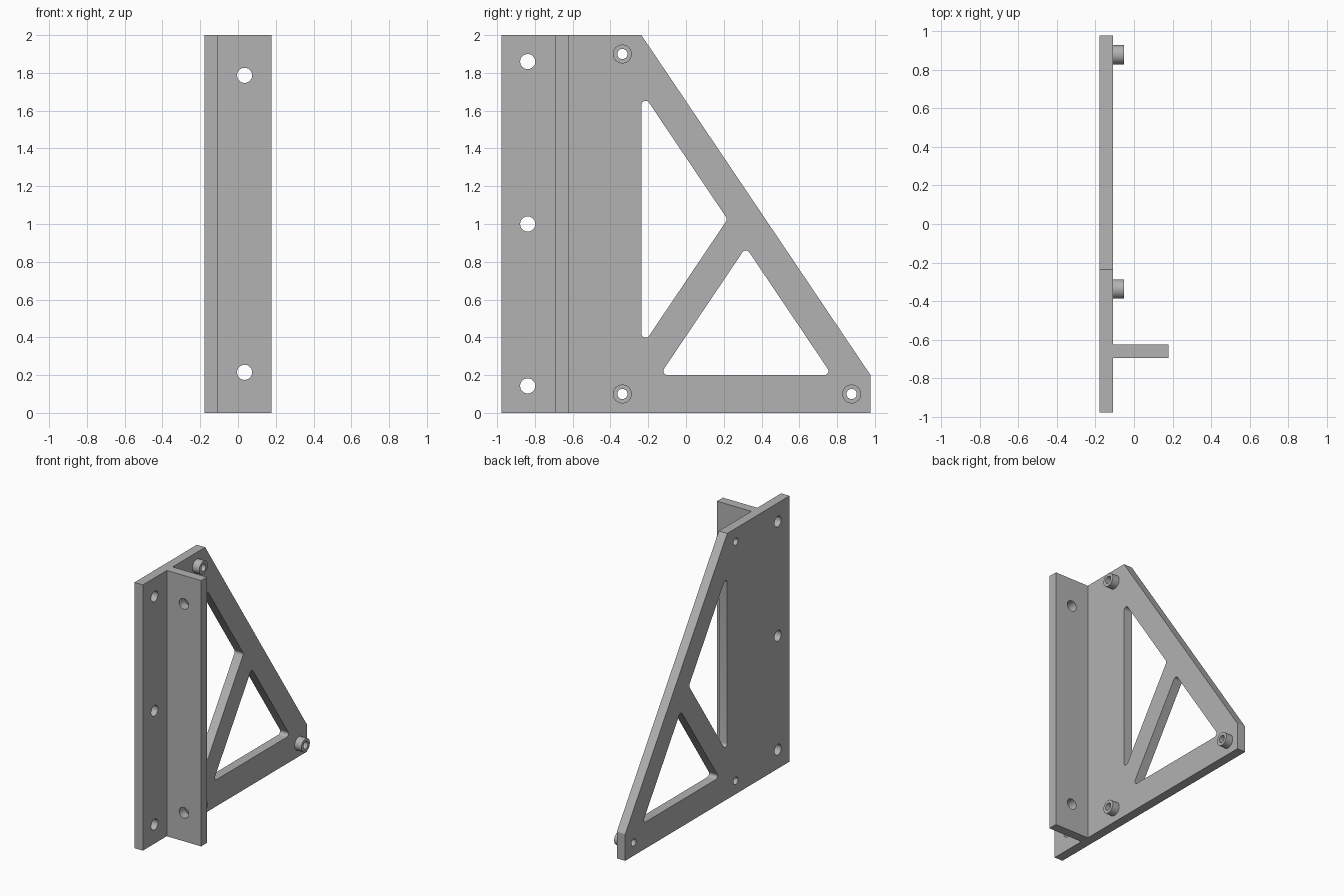
import bpy
from math import cos, sin, pi
from mathutils import Matrix, Vector

cube = bpy.data.objects.get("Cube")
if cube:
    bpy.data.objects.remove(cube)

GREY = (0.445, 0.445, 0.445, 1)
grey = bpy.data.materials.new("plain grey")
grey.use_nodes = True
grey.diffuse_color = GREY
grey.node_tree.nodes["Principled BSDF"].inputs["Base Color"].default_value = GREY


def circle(u, v, r, n=48):
    return [(u + r * cos(2 * pi * i / n), v + r * sin(2 * pi * i / n)) for i in range(n)]


def rounded(corners, r, steps=8):
    """Polygon with every corner replaced by a tangent arc."""
    pts = [Vector(c) for c in corners]
    loop = []
    for i, p in enumerate(pts):
        a = (pts[i - 1] - p).normalized()
        b = (pts[(i + 1) % len(pts)] - p).normalized()
        half = a.angle(b) / 2
        centre = p + (a + b).normalized() * (r / sin(half))
        reach = r / sin(half) * cos(half)
        start, end = p + a * reach - centre, p + b * reach - centre
        for k in range(steps + 1):
            t = k / steps
            sweep = start.angle(end)
            d = (start * sin((1 - t) * sweep) + end * sin(t * sweep)) / sin(sweep)
            loop.append(tuple(centre + d))
    return loop


def slab(name, loops, normal, low, high):
    """Extrude a filled profile with holes along x or y between two positions."""
    curve = bpy.data.curves.new(name, "CURVE")
    curve.dimensions = "2D"
    curve.fill_mode = "BOTH"
    curve.extrude = (high - low) / 2
    for loop in loops:
        spline = curve.splines.new("POLY")
        spline.points.add(len(loop) - 1)
        for point, (u, v) in zip(spline.points, loop):
            point.co = (u, v, 0, 1)
        spline.use_cyclic_u = True
    obj = bpy.data.objects.new(name, curve)
    bpy.context.collection.objects.link(obj)
    bpy.ops.object.select_all(action="DESELECT")
    obj.select_set(True)
    bpy.context.view_layer.objects.active = obj
    bpy.ops.object.convert(target="MESH")
    obj = bpy.context.object
    mid = (low + high) / 2
    if normal == "x":
        place = Matrix(((0, 0, 1, mid), (1, 0, 0, 0), (0, 1, 0, 0), (0, 0, 0, 1)))
    else:
        place = Matrix(((1, 0, 0, 0), (0, 0, -1, mid), (0, 1, 0, 0), (0, 0, 0, 1)))
    obj.data.transform(place)
    obj.data.materials.clear()
    obj.data.materials.append(grey)
    bpy.ops.object.shade_smooth_by_angle(angle=0.5)
    return obj


LEFT, RIGHT, INNER = -0.178, 0.178, -0.108
REAR = 0.977
bosses = {"lower_front": (-0.337, 0.1), "upper_front": (-0.337, 1.9), "rear": (0.877, 0.1)}

# Gusset plate with truss windows, mounting holes and boss bores
outline = [(-REAR, 0), (REAR, 0), (REAR, 0.2), (-0.236, 2), (-REAR, 2)]
windows = [rounded([(-0.236, 0.348), (0.22, 1.025), (-0.236, 1.702)], 0.022),
           rounded([(-0.139, 0.2), (0.773, 0.2), (0.317, 0.877)], 0.022)]
holes = [circle(-0.838, z, 0.04) for z in (0.143, 1.0, 1.86)]
bores = [circle(y, z, 0.027) for y, z in bosses.values()]
slab("gusset_plate", [outline] + windows + holes + bores, "x", LEFT, INNER)

# Mounting flange standing off the plate
flange = [(INNER, 0), (RIGHT, 0), (RIGHT, 2), (INNER, 2)]
slab("mounting_flange", [flange] + [circle(0.035, z, 0.04) for z in (0.215, 1.787)],
     "y", -0.693, -0.623)

# Hollow bosses
for where, (y, z) in bosses.items():
    slab(where + "_boss", [circle(y, z, 0.05), circle(y, z, 0.027)], "x", INNER, -0.051)
